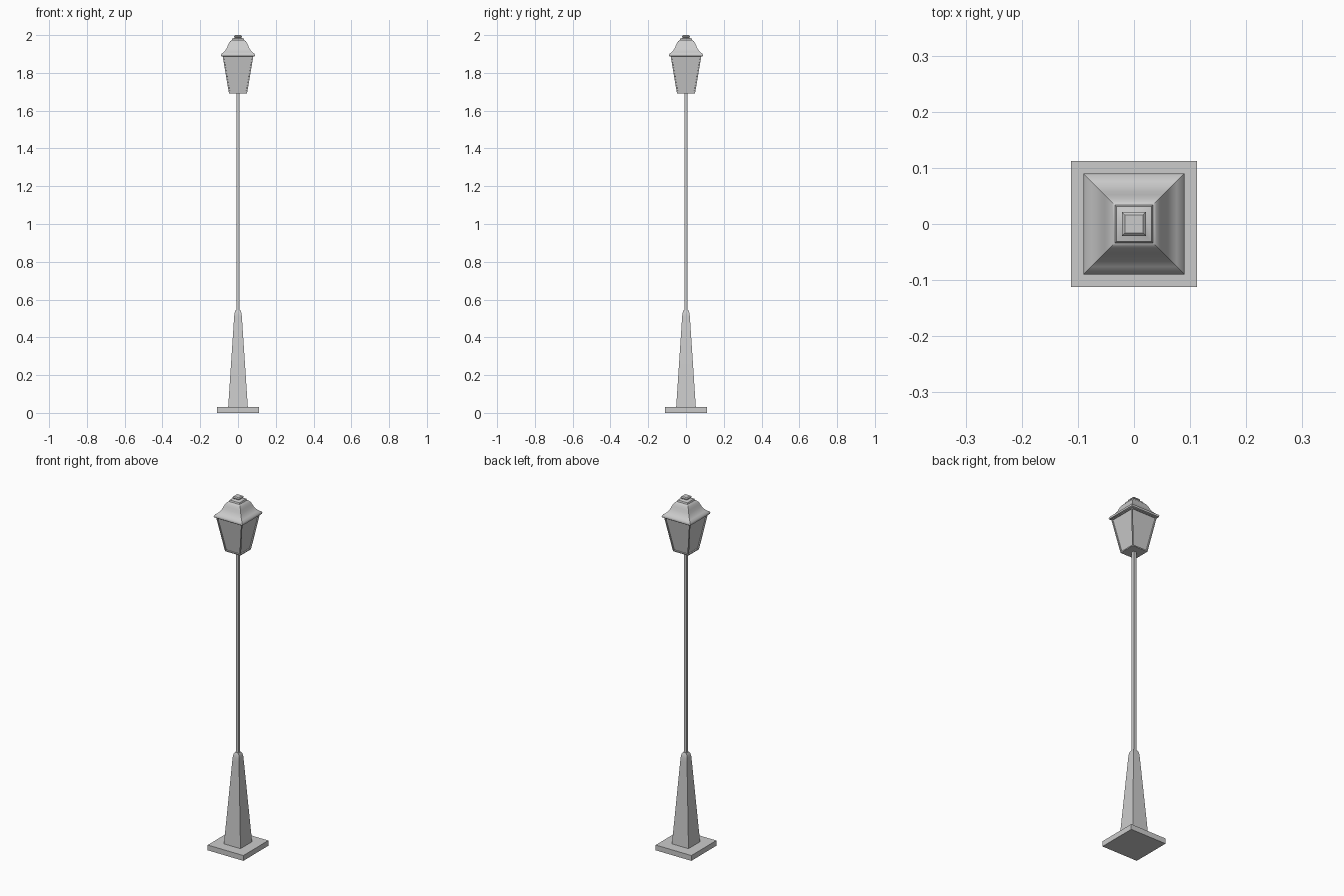
import bpy, bmesh, math

if "Cube" in bpy.data.objects:
    bpy.data.objects.remove(bpy.data.objects["Cube"])


def square_loft(name, profile, smooth=False):
    """Stack square rings given as (half width, height)."""
    bm = bmesh.new()
    rings = [[bm.verts.new((sx * h, sy * h, z))
              for sx, sy in ((-1, -1), (1, -1), (1, 1), (-1, 1))]
             for h, z in profile]
    for a, b in zip(rings, rings[1:]):
        for i in range(4):
            j = (i + 1) % 4
            bm.faces.new((a[i], a[j], b[j], b[i]))
    bm.faces.new(rings[0][::-1])
    bm.faces.new(rings[-1])
    return finish(name, bm, smooth)


def finish(name, bm, smooth=False):
    bmesh.ops.recalc_face_normals(bm, faces=bm.faces)
    mesh = bpy.data.meshes.new(name)
    bm.to_mesh(mesh)
    bm.free()
    ob = bpy.data.objects.new(name, mesh)
    bpy.context.collection.objects.link(ob)
    if smooth:
        bpy.context.view_layer.objects.active = ob
        ob.select_set(True)
        bpy.ops.object.shade_smooth_by_angle(angle=math.radians(40))
        ob.select_set(False)
    return ob


# Foot plate, tapered pedestal with rounded shoulder, and thin square pole
square_loft("base_plate", [(0.112, 0), (0.112, 0.03)])
square_loft("pedestal", [(0.052, 0.03), (0.021, 0.50), (0.0195, 0.52),
                         (0.016, 0.537), (0.011, 0.546)], True)
square_loft("pole", [(0.008, 0.54), (0.008, 1.70)])

# Lantern body with recessed panes on each side
body = square_loft("lantern_body", [(0.048, 1.692), (0.081, 1.888)])
bm = bmesh.new()
bm.from_mesh(body.data)
sides = [f for f in bm.faces if abs(f.normal.z) < 0.7]
bmesh.ops.inset_individual(bm, faces=sides, thickness=0.008)
bmesh.ops.inset_individual(bm, faces=sides, thickness=0.0005, depth=-0.006)
bm.to_mesh(body.data)
bm.free()

# Bell-shaped roof with thin eave
square_loft("lantern_roof", [(0.083, 1.886), (0.089, 1.889), (0.09, 1.896),
                             (0.087, 1.902), (0.076, 1.910), (0.066, 1.921),
                             (0.058, 1.935), (0.052, 1.950), (0.046, 1.962),
                             (0.040, 1.969), (0.034, 1.973)], True)

# Finial: waisted neck and flat cap
square_loft("finial_neck", [(0.034, 1.973), (0.031, 1.981), (0.021, 1.985), (0.016, 1.989)], True)
square_loft("finial_cap", [(0.017, 1.987), (0.021, 1.991), (0.021, 1.995), (0.016, 2.0)])
